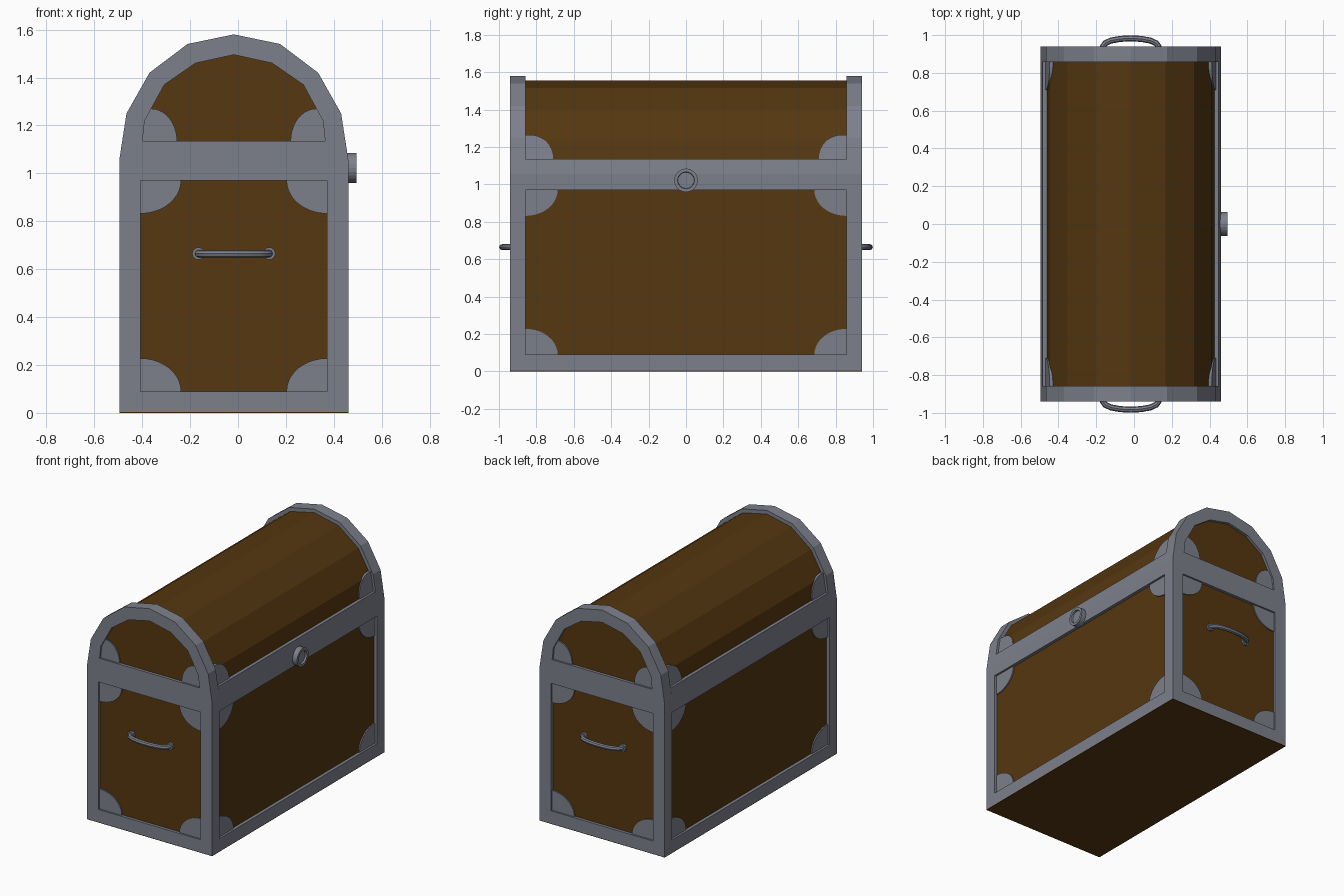
import bpy, bmesh, math
from collections import Counter

if "Cube" in bpy.data.objects:
    bpy.data.objects.remove(bpy.data.objects["Cube"])

CX = -0.0175          # body centre in x (the lock sticks out on the right)


def material(name, rgb):
    m = bpy.data.materials.new(name)
    m.diffuse_color = (*rgb, 1)
    m.use_nodes = True
    m.node_tree.nodes["Principled BSDF"].inputs["Base Color"].default_value = m.diffuse_color
    return m


WOOD = material("brown wood", (0.090, 0.038, 0.005))
IRON = material("grey iron", (0.205, 0.217, 0.260))


def finish(name, bm, mat):
    bmesh.ops.recalc_face_normals(bm, faces=bm.faces)
    me = bpy.data.meshes.new(name)
    bm.to_mesh(me)
    bm.free()
    me.materials.append(mat)
    ob = bpy.data.objects.new(name, me)
    bpy.context.collection.objects.link(ob)
    return ob


def prism(name, polys, a, b, place, mat):
    """Extrude 2D polygons (shared edges are welded) from depth a to b."""
    bm = bmesh.new()
    cache = {}

    def vert(p, w):
        key = (round(p[0], 5), round(p[1], 5), w)
        if key not in cache:
            cache[key] = bm.verts.new(place(p[0], p[1], w))
        return cache[key]
    edges = Counter()
    for poly in polys:
        bm.faces.new([vert(p, a) for p in poly])
        bm.faces.new([vert(p, b) for p in poly])
        for p, q in zip(poly, poly[1:] + poly[:1]):
            edges[tuple(sorted((p, q)))] += 1
    for (p, q), n in edges.items():
        if n == 1:
            bm.faces.new([vert(p, a), vert(q, a), vert(q, b), vert(p, b)])
    return finish(name, bm, mat)


def along_y(u, v, w):
    return (CX + u, w, v)


def mirrored(half):
    return half + [(-x, z) for x, z in reversed(half) if x > 0]


def corner(cu, cv, ru, rv, su, sv, ext):
    """Quarter-ellipse corner plate; ext runs hidden under the frame."""
    pts = [(cu + su * ru * math.cos(t), cv + sv * rv * math.sin(t))
           for t in (i * math.pi / 20 for i in range(11))]
    return pts + [(cu - su * ext, cv + sv * rv), (cu - su * ext, cv - sv * 0.01),
                  (cu + su * ru, cv - sv * 0.01)]


# Wooden body and lid in one faceted barrel
prism("wood_body", [mirrored([(.456, .003), (.456, 1.055), (.427, 1.24),
                              (.335, 1.40), (.184, 1.515), (0, 1.555)])],
      -.92, .92, along_y, WOOD)
prism("wood_bottom", [[(-.478, 0), (.478, 0), (.478, .004), (-.478, .004)]],
      -.94, .94, along_y, WOOD)

# Iron end frames: arch ring, base rail and belt
outer = mirrored([(.478, .004), (.478, 1.055), (.448, 1.25), (.352, 1.42),
                  (.193, 1.54), (0, 1.58)])
inner = mirrored([(.39, .004), (.39, 1.055), (.372, 1.22), (.29, 1.37),
                  (.16, 1.46), (0, 1.495)])
ring = [[outer[i], outer[i + 1], inner[i + 1], inner[i]]
        for i in range(len(outer) - 1)]
for s, end in ((-1, "front"), (1, "back")):
    prism(end + "_arch_frame", ring, s * .858, s * .94, along_y, IRON)
    for part, z0, z1 in (("base_rail", .004, .09), ("belt", .97, 1.135)):
        prism(f"{end}_{part}", [[(-.39, z0), (.39, z0), (.39, z1), (-.39, z1)]],
              s * .858, s * .94, along_y, IRON)

    # Corner plates on the end panels
    for sx in (-1, 1):
        for z, sv in ((.09, 1), (.97, -1)):
            prism(end + "_corner_plate", [corner(sx * .39, z, .17, .138, -sx, sv, .01)],
                  s * .915, s * .928, along_y, IRON)
        prism(end + "_lid_corner_plate", [corner(sx * .345, 1.135, .108, .135, -sx, 1, .05)],
              s * .915, s * .928, along_y, IRON)

    # Carrying handle: bent bar with two feet
    cu = bpy.data.curves.new(end + "_handle", "CURVE")
    cu.dimensions = "3D"
    cu.bevel_depth = .016
    cu.bevel_resolution = 2
    cu.use_fill_caps = True
    sp = cu.splines.new("POLY")
    path = [(.148, .915), (.147, .94), (.135, .957), (.105, .971), (.055, .98)]
    path = path + [(0, .983)] + [(-x, y) for x, y in reversed(path)]
    sp.points.add(len(path) - 1)
    for p, (x, y) in zip(sp.points, path):
        p.co = (CX + x, s * y, .665, 1)
    ob = bpy.data.objects.new(end + "_handle", cu)
    bpy.context.collection.objects.link(ob)
    cu.materials.append(IRON)
    bpy.ops.object.select_all(action="DESELECT")
    ob.select_set(True)
    bpy.context.view_layer.objects.active = ob
    bpy.ops.object.convert(target="MESH")
    bpy.ops.object.shade_smooth_by_angle()
    for sx in (-1, 1):
        foot = [(sx * .148 + .026 * math.cos(k * math.pi / 5),
                 .665 + .026 * math.sin(k * math.pi / 5)) for k in range(10)]
        prism(end + "_handle_foot", [foot], s * .915, s * .936, along_y, IRON)

# Iron rails, belts and corner plates on the long sides
for s, side in ((-1, "left"), (1, "right")):
    prism(side + "_base_rail", [[(s * .43, .004), (s * .478, .004),
                                 (s * .478, .09), (s * .43, .09)]],
          -.858, .858, along_y, IRON)
    prism(side + "_belt", [[(s * .40, .97), (s * .478, .97), (s * .478, 1.055),
                            (s * .466, 1.135), (s * .40, 1.135)]],
          -.858, .858, along_y, IRON)

    def flat(u, v, w):
        return (CX + s * w, u, v)

    def sloped(u, v, w):
        return (CX + s * (w - (v - 1.055) * .157), u, v)
    for sy in (-1, 1):
        for z, sv in ((.09, 1), (.97, -1)):
            prism(side + "_corner_plate", [corner(sy * .858, z, .172, .138, -sy, sv, .01)],
                  .45, .464, flat, IRON)
        prism(side + "_lid_corner_plate", [corner(sy * .83, 1.135, .12, .13, -sy, 1, .04)],
              .44, .463, sloped, IRON)

# Round lock with a raised rim, turned about the x axis
bm = bmesh.new()
N = 24
profile = [(.45, .063), (.495, .063), (.495, .045), (.482, .043)]
rings = [[bm.verts.new((x, r * math.cos(2 * math.pi * k / N),
                        1.022 + r * math.sin(2 * math.pi * k / N)))
          for k in range(N)] for x, r in profile]
for r0, r1 in zip(rings, rings[1:]):
    for k in range(N):
        bm.faces.new([r0[k], r0[(k + 1) % N], r1[(k + 1) % N], r1[k]])
bm.faces.new(rings[0])
bm.faces.new(rings[-1])
finish("lock", bm, IRON)
